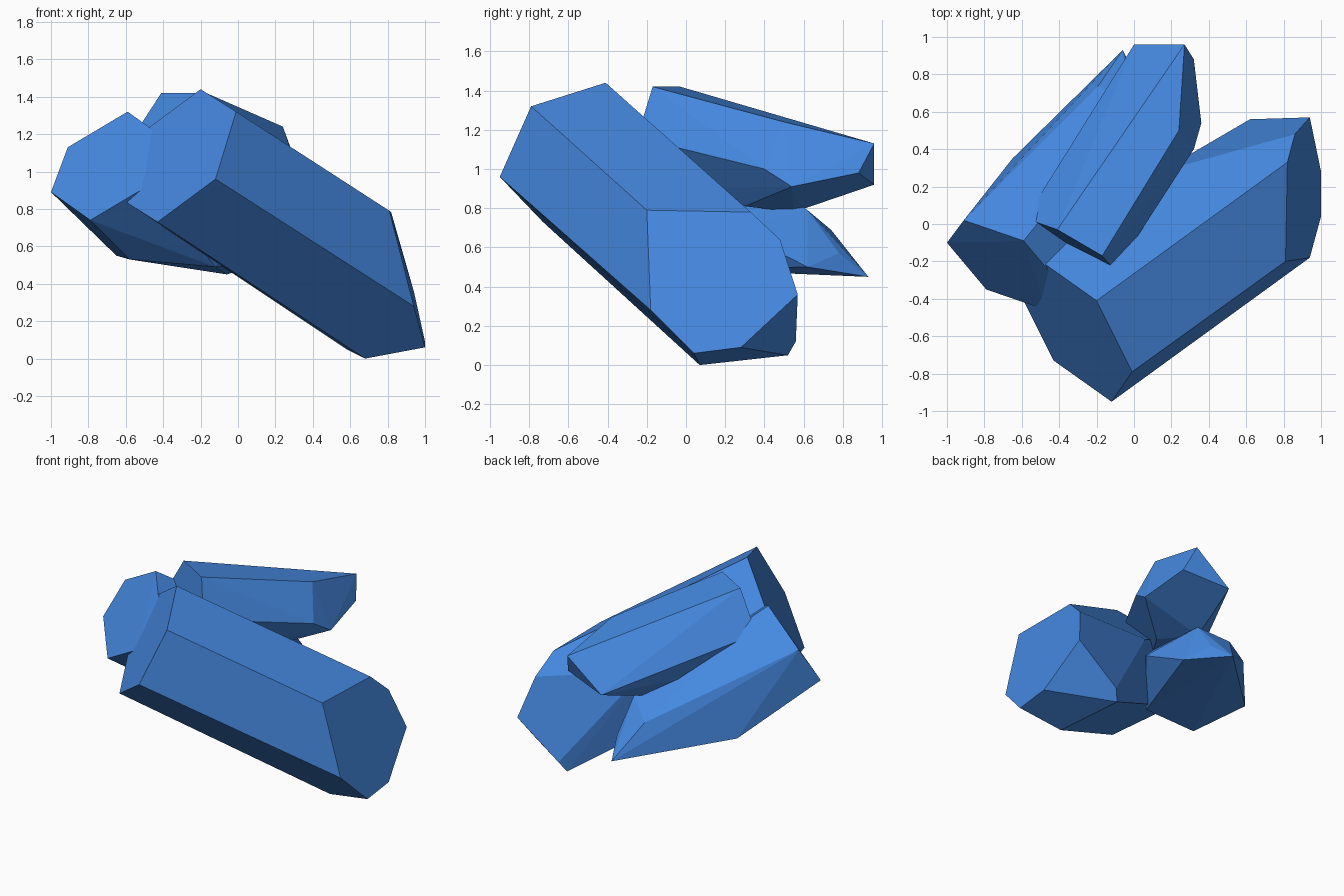
import bpy, bmesh
from math import radians
from mathutils import Vector

if "Cube" in bpy.data.objects:
    bpy.data.objects.remove(bpy.data.objects["Cube"])

blue = bpy.data.materials.new("crystal_blue")
blue.diffuse_color = (0.06, 0.25, 0.75, 1)
blue.use_nodes = True
blue.node_tree.nodes["Principled BSDF"].inputs["Base Color"].default_value = blue.diffuse_color


def crystal(name, centre, corners, tip):
    """Hexagonal shard: three base corners mirrored through the centre, plus broken tip corners."""
    o = Vector(centre)
    pts = [Vector(c) for c in corners]
    pts += [2 * o - p for p in pts]
    pts += [Vector(t) for t in tip]
    bm = bmesh.new()
    verts = [bm.verts.new(p) for p in pts]
    res = bmesh.ops.convex_hull(bm, input=verts)
    inner = {g for g in res["geom_interior"] + res["geom_unused"]
             if isinstance(g, bmesh.types.BMVert)}
    bmesh.ops.delete(bm, geom=list(inner), context='VERTS')
    bmesh.ops.dissolve_limit(bm, angle_limit=radians(3), verts=bm.verts, edges=bm.edges)
    bmesh.ops.recalc_face_normals(bm, faces=bm.faces)
    me = bpy.data.meshes.new(name)
    bm.to_mesh(me)
    bm.free()
    me.materials.append(blue)
    ob = bpy.data.objects.new(name, me)
    bpy.context.collection.objects.link(ob)
    return ob


# Large shard, sloping down to the right and back
crystal("large_crystal", (-.315, -.57, 1.085),
        [(-.2, -.41, 1.44), (-.01, -.79, 1.32), (-.12, -.95, .96)],
        [(.81, -.2, .79), (.82, .33, .78), (.86, .48, .64), (.94, .57, .36),
         (1, .28, .09), (1, .04, .06), (.94, -.18, .28), (.68, .07, 0),
         (.62, .56, .12), (.58, .52, .05), (.14, .28, .79)])

# Left shard, tapering to a low pointed tip at the back
crystal("left_crystal", (-.69, -.22, 1.03),
        [(-1, -.1, .89), (-.91, .02, 1.13), (-.59, -.09, 1.32)],
        [(-.65, .35, .55), (-.58, -.09, .53), (-.06, .93, .45), (-.19, .74, .69),
         (0, .78, .57), (.1, .62, .5), (-.02, .62, .79), (.11, .25, .69),
         (-.12, -.02, .49)])

# Upper shard, nearly level
crystal("upper_crystal", (-.34, -.11, 1.16),
        [(-.17, -.17, 1.42), (-.41, -.03, 1.42), (-.58, .03, 1.16)],
        [(.24, .5, 1.24), (.27, .96, 1.13), (.32, .88, .98), (.36, .54, .91),
         (.32, .4, 1.0), (0, .96, .92), (-.08, .55, .78), (.06, .3, .81)])
